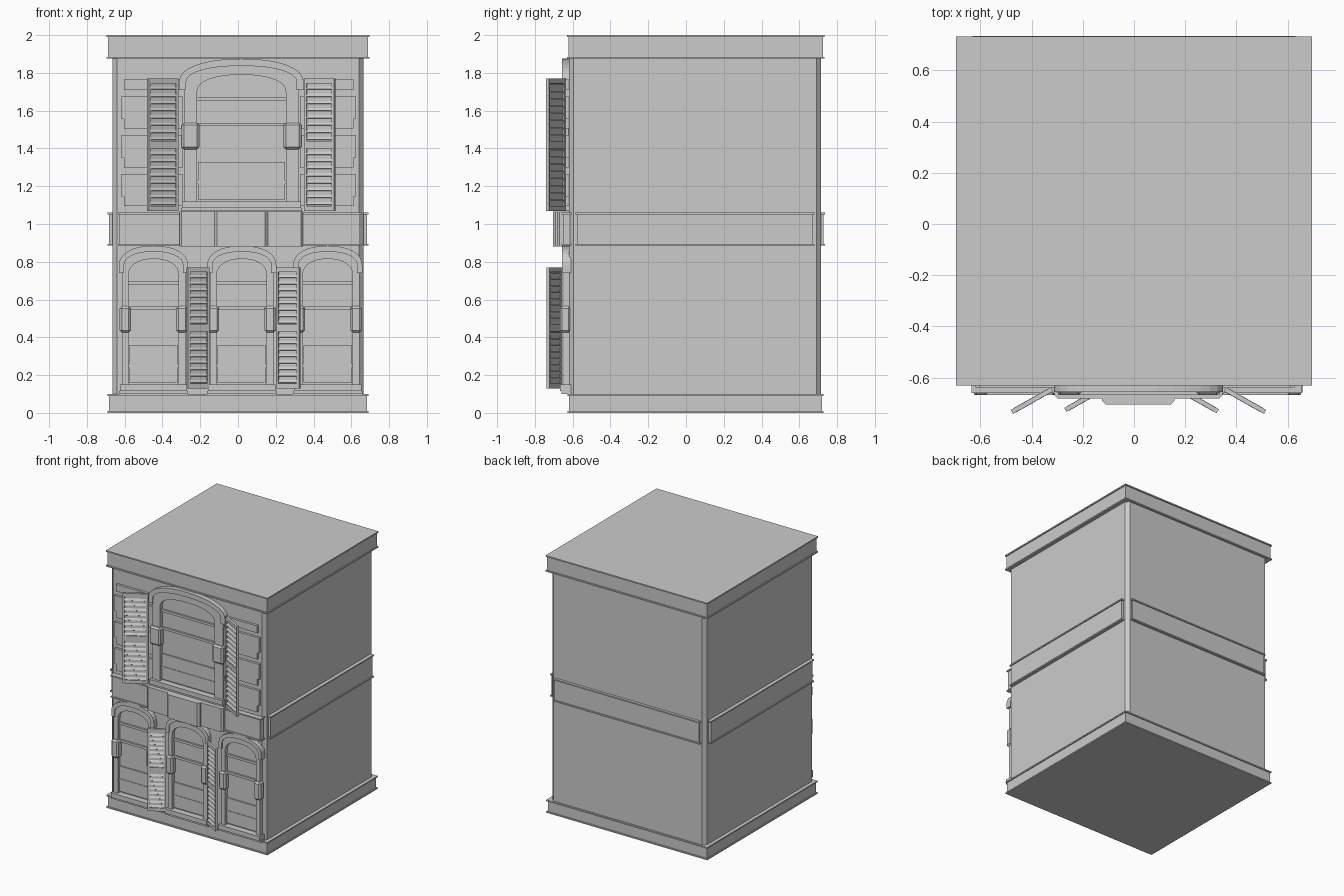
import bpy, bmesh, math
from mathutils import Matrix, Vector

if "Cube" in bpy.data.objects:
    bpy.data.objects.remove(bpy.data.objects["Cube"])


def finish(name, bm):
    bmesh.ops.recalc_face_normals(bm, faces=bm.faces)
    me = bpy.data.meshes.new(name)
    bm.to_mesh(me)
    bm.free()
    ob = bpy.data.objects.new(name, me)
    bpy.context.collection.objects.link(ob)
    return ob


def add_box(bm, x0, x1, y0, y1, z0, z1, tilt=0.0):
    size = Matrix.Diagonal((x1 - x0, y1 - y0, z1 - z0, 1))
    mid = Matrix.Translation(((x0 + x1) / 2, (y0 + y1) / 2, (z0 + z1) / 2))
    return bmesh.ops.create_cube(bm, size=1, matrix=mid @ Matrix.Rotation(tilt, 4, 'X') @ size)['verts']


def box(name, x0, x1, y0, y1, z0, z1, bevel=0.0, vertical_only=False):
    bm = bmesh.new()
    add_box(bm, x0, x1, y0, y1, z0, z1)
    if bevel:
        edges = [e for e in bm.edges if not vertical_only or
                 abs(e.verts[0].co.z - e.verts[1].co.z) > 0.01]
        bmesh.ops.bevel(bm, geom=edges, offset=bevel, segments=1, affect='EDGES')
    return finish(name, bm)


def lipped(name, x0, x1, y0, y1, z0, z1, inset_x=0.008, inset_y=0.008, lip=0.01):
    """Band with a thin projecting lip along its top and bottom."""
    bm = bmesh.new()
    add_box(bm, x0 + inset_x, x1 - inset_x, y0 + inset_y, y1 - inset_y, z0 + lip, z1 - lip)
    add_box(bm, x0, x1, y0, y1, z0, z0 + lip)
    add_box(bm, x0, x1, y0, y1, z1 - lip, z1)
    return finish(name, bm)


def arch_points(cx, half, z0, spring, rise, n=16):
    pts = [(cx - half, z0)]
    for i in range(n + 1):
        a = math.pi * (1 - i / n)
        c = math.cos(a)
        pts.append((cx + half * math.copysign(abs(c) ** 0.9, c), spring + rise * math.sin(a) ** 0.9
                    if 0 < i < n else spring))
    return pts + [(cx + half, z0)]


def arch_ring(name, inner, outer, front, back=-0.61):
    """Solid arch between two matching outlines, open at its feet."""
    bm = bmesh.new()
    rows = [[bm.verts.new((x, y, z)) for x, z in line]
            for line, y in ((inner, front), (outer, front), (outer, back), (inner, back))]
    for k in range(4):
        a, b = rows[k], rows[(k + 1) % 4]
        for i in range(len(a) - 1):
            bm.faces.new((a[i], a[i + 1], b[i + 1], b[i]))
    for i in (0, -1):
        bm.faces.new([r[i] for r in rows])
    return finish(name, bm)


def arched_opening(name, cx, half, outer, hood, z0, spring, top, hood_foot, hood_top, block_z):
    h = top - z0
    inner = arch_points(cx, half, z0, spring, top - spring)
    mid_top = top + (hood_top - top) * 0.55
    mid = arch_points(cx, outer, z0, hood_foot, mid_top - hood_foot)
    arch_ring(name + "_frame", inner, mid, -0.648)
    # Raised hood moulding over the arch
    lower = arch_points(cx, outer - 0.012, hood_foot - 0.04, hood_foot, mid_top - hood_foot)
    upper = arch_points(cx, hood, hood_foot - 0.04, hood_foot, hood_top - hood_foot)
    arch_ring(name + "_hood", lower, upper, -0.656)
    # Rails and raised lower panel inside the opening
    bm = bmesh.new()
    for f in (0.80, 0.60, 0.15):
        add_box(bm, cx - half, cx + half, -0.634, -0.61, z0 + f * h, z0 + f * h + 0.018)
    add_box(bm, cx - half * 0.98, cx + half * 0.98, -0.63, -0.61, z0 + 0.02, z0 + 0.32 * h)
    finish(name + "_rails", bm)
    # Blocks halfway up the jambs
    for s in (-1, 1):
        bx = cx + s * (half + outer) / 2
        w = (outer - half) / 2 + 0.012
        box(name + "_jamb_block", bx - w, bx + w, -0.668, -0.61, block_z[0], block_z[1], 0.012)
    # Stepped sill
    box(name + "_sill", cx - outer - 0.01, cx + outer + 0.01, -0.668, -0.61, z0 - 0.025, z0 + 0.01)
    box(name + "_sill_base", cx - outer - 0.015, cx + outer + 0.015, -0.658, -0.61, z0 - 0.04, z0 - 0.025)


def shutter(name, hinge, angle, w, z0, z1):
    """Open louvred shutter, built flat and swung about its hinge."""
    bm = bmesh.new()
    t, fr = 0.009, 0.014
    mid = (z0 + z1) / 2
    add_box(bm, 0, fr, -t, t, z0, z1)
    add_box(bm, w - fr, w, -t, t, z0, z1)
    for a, b in ((z0, z0 + 0.025), (mid - 0.02, mid + 0.02), (z1 - 0.025, z1)):
        add_box(bm, fr, w - fr, -t, t, a, b)
    add_box(bm, fr, w - fr, -0.002, 0.002, z0, z1)
    for a, b in ((z0 + 0.025, mid - 0.02), (mid + 0.02, z1 - 0.025)):
        n = round((b - a) / 0.036)
        for i in range(n):
            c = a + (i + 0.5) * (b - a) / n
            add_box(bm, fr, w - fr, -0.003, 0.003, c - 0.015, c + 0.015, -0.5 if math.cos(angle) > 0 else 0.5)
    bmesh.ops.transform(bm, verts=bm.verts,
                        matrix=Matrix.Translation(Vector((*hinge, 0))) @ Matrix.Rotation(angle, 4, 'Z'))
    return finish(name, bm)


# Building mass with chamfered corners, plinth and cornice
box("building_body", -0.665, 0.665, -0.62, 0.715, 0.02, 1.98, 0.025, True)
lipped("plinth", -0.692, 0.692, -0.628, 0.728, 0.0, 0.10)
lipped("cornice", -0.695, 0.695, -0.63, 0.732, 1.875, 2.0)

# Storey bands on the sides and back
for s in (-1, 1):
    x = sorted((s * 0.64, s * 0.692))
    lipped("side_band", x[0], x[1], -0.585, 0.68, 0.885, 1.06)
lipped("back_band", -0.63, 0.63, 0.68, 0.735, 0.885, 1.06)

# Front band, stepping forward to a balcony panel
lipped("front_band", -0.635, 0.655, -0.66, -0.60, 0.885, 1.06)
box("front_band_middle", -0.31, 0.345, -0.682, -0.60, 0.882, 1.065, 0.012, True)
box("front_band_centre", -0.125, 0.158, -0.705, -0.60, 0.882, 1.065, 0.015, True)

# Upper window and its shutters
arched_opening("upper_window", 0.018, 0.235, 0.305, 0.33, 1.11, 1.70, 1.79, 1.75, 1.875, (1.395, 1.535))
swing = math.radians(29.5)
shutter("upper_shutter_right", (0.355, -0.645), -swing, 0.18, 1.07, 1.77)
shutter("upper_shutter_left", (-0.32, -0.645), math.pi + swing, 0.18, 1.07, 1.77)

# Three ground-floor doors and shutters between them
for i, cx in enumerate((-0.447, 0.02, 0.475)):
    arched_opening("door_%d" % (i + 1), cx, 0.132, 0.168, 0.183, 0.14, 0.73, 0.815, 0.78, 0.885, (0.425, 0.565))
shutter("lower_shutter_right", (0.205, -0.662), -swing, 0.14, 0.13, 0.77)
shutter("lower_shutter_left", (-0.155, -0.662), math.pi + swing, 0.13, 0.13, 0.77)

# Alternating wall blocks beside the upper window
for s in (-1, 1):
    for k in range(4):
        top = 1.765 - k * 0.205
        for reach, z0, z1 in ((0.607, top - 0.055, top), (0.622, top - 0.21, top - 0.09)):
            z0 = max(z0, 1.065)
            if z1 - z0 > 0.03:
                x = sorted((s * 0.31 + 0.018, s * reach + 0.004))
                box("wall_block", x[0], x[1], -0.638, -0.61, z0, z1)
